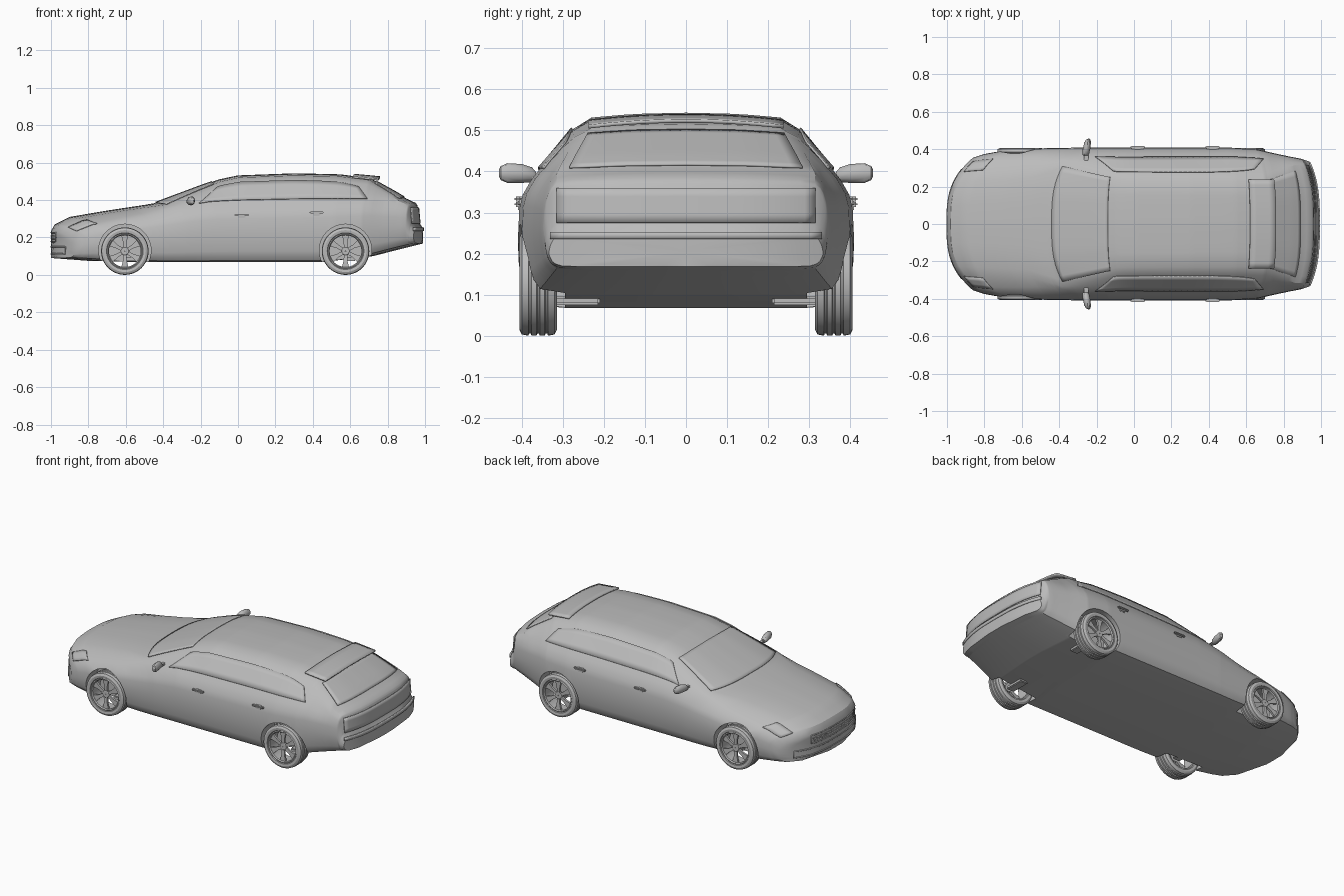
import bpy, bmesh
from math import sin, cos, pi, radians
from mathutils import Vector, Matrix

cube = bpy.data.objects.get("Cube")
if cube:
    bpy.data.objects.remove(cube)

paint = bpy.data.materials.new("plain grey")
paint.use_nodes = True
paint.diffuse_color = (0.5, 0.5, 0.5, 1)
paint.node_tree.nodes["Principled BSDF"].inputs["Base Color"].default_value = (0.5, 0.5, 0.5, 1)


# ---- helpers ----
def curve(*pts):
    """Piecewise-linear function through (x, value) points."""
    def f(x):
        if x <= pts[0][0]:
            return pts[0][1]
        for (a, p), (b, q) in zip(pts, pts[1:]):
            if x <= b:
                return p + (q - p) * (x - a) / (b - a)
        return pts[-1][1]
    f.knots = [p[0] for p in pts]
    return f


def finish(ob, angle=32):
    ob.data.shade_smooth()
    ob.data.set_sharp_from_angle(angle=radians(angle))
    return ob


def make(name, bm):
    bmesh.ops.recalc_face_normals(bm, faces=bm.faces)
    mesh = bpy.data.meshes.new(name)
    bm.to_mesh(mesh)
    bm.free()
    mesh.materials.append(paint)
    ob = bpy.data.objects.new(name, mesh)
    bpy.context.collection.objects.link(ob)
    return finish(ob)


def skin(bm, rings, wrap=False):
    """Join closed rings of points with quads."""
    rows = [[bm.verts.new(p) for p in r] for r in rings]
    n = len(rows[0])
    pairs = list(zip(rows, rows[1:])) + ([(rows[-1], rows[0])] if wrap else [])
    for a, b in pairs:
        for i in range(n):
            bm.faces.new((a[i], a[(i + 1) % n], b[(i + 1) % n], b[i]))
    return rows


def plate(name, fn, nu, nv, thick=0.005):
    """Thin curved panel given by fn(u, v) with u, v in 0..1."""
    bm = bmesh.new()
    g = [[bm.verts.new(fn(i / nu, j / nv)) for j in range(nv + 1)] for i in range(nu + 1)]
    for i in range(nu):
        for j in range(nv):
            bm.faces.new((g[i][j], g[i + 1][j], g[i + 1][j + 1], g[i][j + 1]))
    ob = make(name, bm)
    mod = ob.modifiers.new("thickness", 'SOLIDIFY')
    mod.thickness, mod.offset = thick, 0
    return ob


def block(name, centre, size, bevel=0.006, turn=0.0):
    bm = bmesh.new()
    bmesh.ops.create_cube(bm, size=1, matrix=Matrix.Translation(centre)
                          @ Matrix.Rotation(turn, 4, 'Z') @ Matrix.Diagonal((*size, 1)))
    bmesh.ops.bevel(bm, geom=bm.edges[:], offset=bevel, segments=2, affect='EDGES')
    return make(name, bm)


# ---- body shape along its length ----
floor_z = curve((-1, .09), (-.8, .075), (-.5, .068), (.45, .068), (.72, .1), (.99, .168))
half_w = curve((-1, .355), (-.96, .375), (-.88, .392), (-.7, .405), (-.4, .41), (.55, .41),
               (.7, .4), (.82, .375), (.95, .35), (.99, .335))
belt_z = curve((-1, .2), (-.97, .235), (-.9, .265), (-.6, .325), (-.4, .36), (-.2, .382),
               (.4, .392), (.75, .395), (.9, .37), (.955, .355), (.97, .262), (.99, .235))
belt_in = curve((-1, .025), (-.6, .055), (-.3, .045), (.8, .04), (.99, .012))
roof_z = curve((-1, .228), (-.98, .262), (-.9, .298), (-.7, .333), (-.45, .372), (-.2, .462),
               (-.1, .497), (0, .518), (.3, .529), (.55, .524), (.71, .505), (.85, .43),
               (.9, .4), (.95, .378), (.96, .365), (.972, .268), (.99, .243))
crown = curve((-1, .007), (-.9, .012), (-.5, .01), (-.2, .014), (.5, .014), (.9, .008), (.99, .006))
roof_w = curve((-1, .25), (-.6, .27), (-.45, .33), (-.3, .3), (-.1, .258), (.4, .255),
               (.72, .252), (.9, .31), (.99, .31))
bow = curve((-1, .2), (-.45, .13), (-.1, .04), (.1, 0), (.7, -.04), (.9, -.08), (.99, -.09))


def place(s, y, z):
    return Vector((s + bow(s) * abs(y / .4) ** 3, y, z))


def half_section(s):
    zb, w, h = floor_z(s), half_w(s), belt_z(s) - floor_z(s)
    r, zr, zt = roof_w(s), roof_z(s), roof_z(s) + crown(s)
    return [(0, zb), (w - .04, zb), (w - .012, zb + .12 * h), (w, zb + .45 * h),
            (w - .005, zb + .8 * h), (w - belt_in(s), zb + h), (r, zr),
            (r / 2, zt - .2 * crown(s)), (0, zt)]


def ring(s, cut=.2):
    half = half_section(s)
    soft = [half[0]]
    for a, b in zip(half, half[1:]):
        for t in (cut, 1 - cut):
            soft.append((a[0] + (b[0] - a[0]) * t, a[1] + (b[1] - a[1]) * t))
    soft.append(half[-1])
    return soft + [(-y, z) for y, z in soft[-2:0:-1]]


def surf(s, t, side=1, lift=.002):
    """Point on the body skin: t runs from floor centre (0) to roof centre (8)."""
    half = half_section(s)
    i = min(int(t), 7)
    a, b = half[i], half[i + 1]
    y, z = (a[k] + (b[k] - a[k]) * (t - i) for k in (0, 1))
    return place(s, side * (y + (lift if t < 6 else 0)), z + (lift if t > 5 else 0))


# ---- body shell with rounded nose and tail ----
stations = {round(-1 + i * 1.99 / 60, 3) for i in range(61)}
for f in (floor_z, half_w, belt_z, roof_z, roof_w, bow):
    stations |= set(f.knots)
stations = sorted(stations)


def cap_rings(s):
    pts = ring(s)
    mid = (floor_z(s) + roof_z(s)) / 2
    return [[place(s, y * k, mid + (z - mid) * k) for y, z in pts] for k in (.85, .65, .45, .25, .1)]


bm = bmesh.new()
rings = cap_rings(stations[0])[::-1]
rings += [[place(s, y, z) for y, z in ring(s)] for s in stations]
rings += cap_rings(stations[-1])
rows = skin(bm, rings)
for end in (rows[0], rows[-1]):
    bm.faces.new(end)
body = make("body", bm)

# ---- wheel arches ----
WHEELS = (-.605, .575)
R = .127
for x in WHEELS:
    for side in (1, -1):
        bm = bmesh.new()
        bmesh.ops.create_cone(bm, cap_ends=True, segments=48, radius1=.14, radius2=.14, depth=.2,
                              matrix=Matrix.Translation((x, side * .395, R + .004))
                              @ Matrix.Rotation(pi / 2, 4, 'X'))
        cutter = make("arch_cutter", bm)
        cutter.hide_render = True
        mod = body.modifiers.new("arch", 'BOOLEAN')
        mod.object, mod.solver = cutter, 'EXACT'
        bpy.context.view_layer.objects.active = body
        bpy.ops.object.modifier_apply(modifier=mod.name)
        bpy.data.objects.remove(cutter)
finish(body)


# ---- wheels ----
def lathe(name, profile, x, y, side, seg=48):
    bm = bmesh.new()
    skin(bm, [[(x + r * cos(a), y + side * d, R + r * sin(a)) for r, d in profile]
              for a in (2 * pi * i / seg for i in range(seg))], wrap=True)
    return make(name, bm)


tread = [(.112, -.046), (.124, -.04)]
for d in (-.02, 0, .02):
    tread += [(R, d - .004), (R - .005, d - .002), (R - .005, d + .002), (R, d + .004)]
tread += [(.124, .04), (.112, .046), (.098, .044), (.094, .038), (.094, -.038), (.098, -.044)]
rim = [(.095, -.038), (.095, .04), (.09, .042), (.085, .036), (.087, -.038)]
hub = [(.002, .018), (.002, .034), (.018, .034), (.024, .03), (.024, .018)]

for place_name, x in zip(("front", "rear"), WHEELS):
    for side_name, side in (("left", 1), ("right", -1)):
        tag = f"{place_name}_{side_name}"
        y = side * .36
        lathe(tag + "_tyre", tread, x, y, side)
        lathe(tag + "_rim", rim, x, y, side)
        lathe(tag + "_hub", hub, x, y, side, 24)
        bm = bmesh.new()
        for k in range(6):
            spin = Matrix.Translation((x, y, R)) @ Matrix.Rotation(k * pi / 3 + pi / 6, 4, 'Y')
            loops = [[spin @ Vector((r, side * d, h)) for d, h in
                      ((dep - .012, -w), (dep, -w), (dep, w), (dep - .012, w))]
                     for r, w, dep in ((.015, .009, .032), (.05, .01, .034), (.09, .02, .036))]
            for end in skin(bm, loops)[::2]:
                bm.faces.new(end)
        make(tag + "_spokes", bm)
        block(tag + "_suspension_arm", (x + .03, side * .27, .085), (.05, .12, .02), .004)

# ---- side details ----
for side_name, side in (("left", 1), ("right", -1)):
    plate(side_name + "_windows", lambda u, v: surf(
        (-.27 + .14 * v) * (1 - u) + (.72 - .06 * v) * u, 5.1 + .72 * v * (1 - .25 * u ** 8), side), 30, 4)
    plate(side_name + "_headlamp", lambda u, v: surf(-.975 + .1 * u, 5.1 + .6 * v, side, .001), 8, 3)
    for n, (hx, hz) in {"front": (.02, .32), "rear": (.42, .333)}.items():
        block(f"{side_name}_{n}_door_handle", (hx, side * .41, hz), (.075, .016, .012), .004)
        block(f"{side_name}_{n}_handle_cup", (hx, side * .402, hz - .006), (.04, .014, .024), .004)
    # mirror: tapered rounded pod on a short stalk
    bm = bmesh.new()
    loops = [[(-.25 + sx * cos(a) + lean, side * yy, zz + sz * sin(a))
              for a in (2 * pi * i / 12 for i in range(12))]
             for yy, sx, sz, zz, lean in ((.365, .012, .01, .388, -.01), (.375, .018, .018, .392, -.008),
                                          (.4, .02, .023, .395, -.004), (.435, .018, .024, .396, .002),
                                          (.451, .012, .017, .396, .006), (.456, .004, .007, .396, .008))]
    ends = skin(bm, loops)
    for end in (ends[0], ends[-1]):
        bm.faces.new(end)
    make(side_name + "_mirror", bm)
    block(side_name + "_mirror_stalk", (-.255, side * .36, .385), (.025, .05, .012), .004)


# ---- glass and roof edge ----
def across(s, v, edge):
    d = 2 * v - 1
    return surf(s, 8 - abs(d) * (8 - edge), 1 if d >= 0 else -1, .002)


plate("windscreen", lambda u, v: across(-.44 + .3 * u, v, 6.12), 14, 20)
plate("rear_window", lambda u, v: across(.74 + .15 * u, v, 6.15), 10, 20)


def spoiler_point(u, v):
    y = (2 * v - 1) * .238
    return place(.62 + .14 * u, y, .536 - .013 * u - .014 * (y / .238) ** 2)


plate("roof_spoiler", spoiler_point, 4, 16, .009)


# ---- nose and tail trims ----
def frame(name, s, w, z0, z1, radius, lift):
    """Closed moulding following the rounded end of the body."""
    line = bpy.data.curves.new(name, 'CURVE')
    line.dimensions, line.bevel_depth, line.bevel_resolution = '3D', radius, 2
    spl = line.splines.new('POLY')
    steps = [-w + 2 * w * i / 24 for i in range(25)]
    pts = [place(s, y, z0) for y in steps] + [place(s, y, z1) for y in steps[::-1]]
    spl.points.add(len(pts) - 1)
    for p, q in zip(spl.points, pts):
        p.co = (q.x + lift, q.y, q.z, 1)
    spl.use_cyclic_u = True
    line.materials.append(paint)
    ob = bpy.data.objects.new(name, line)
    bpy.context.collection.objects.link(ob)


frame("grille_surround", -1, .2, .178, .226, .004, .001)
frame("lower_intake_surround", -1, .29, .112, .15, .004, .001)
for i in range(2):
    frame(f"grille_bar_{i}", -1, .19, .192 + .014 * i, .194 + .014 * i, .002, 0)
plate("tail_panel", lambda u, v: place(.963 + .008 * (1 - u), (2 * v - 1) * .315,
                                       .275 + .085 * u) + Vector((.003, 0, 0)), 4, 24)
plate("rear_bumper_lip", lambda u, v: place(.99, (2 * v - 1) * .33, .235 + .018 * u), 2, 24, .008)
